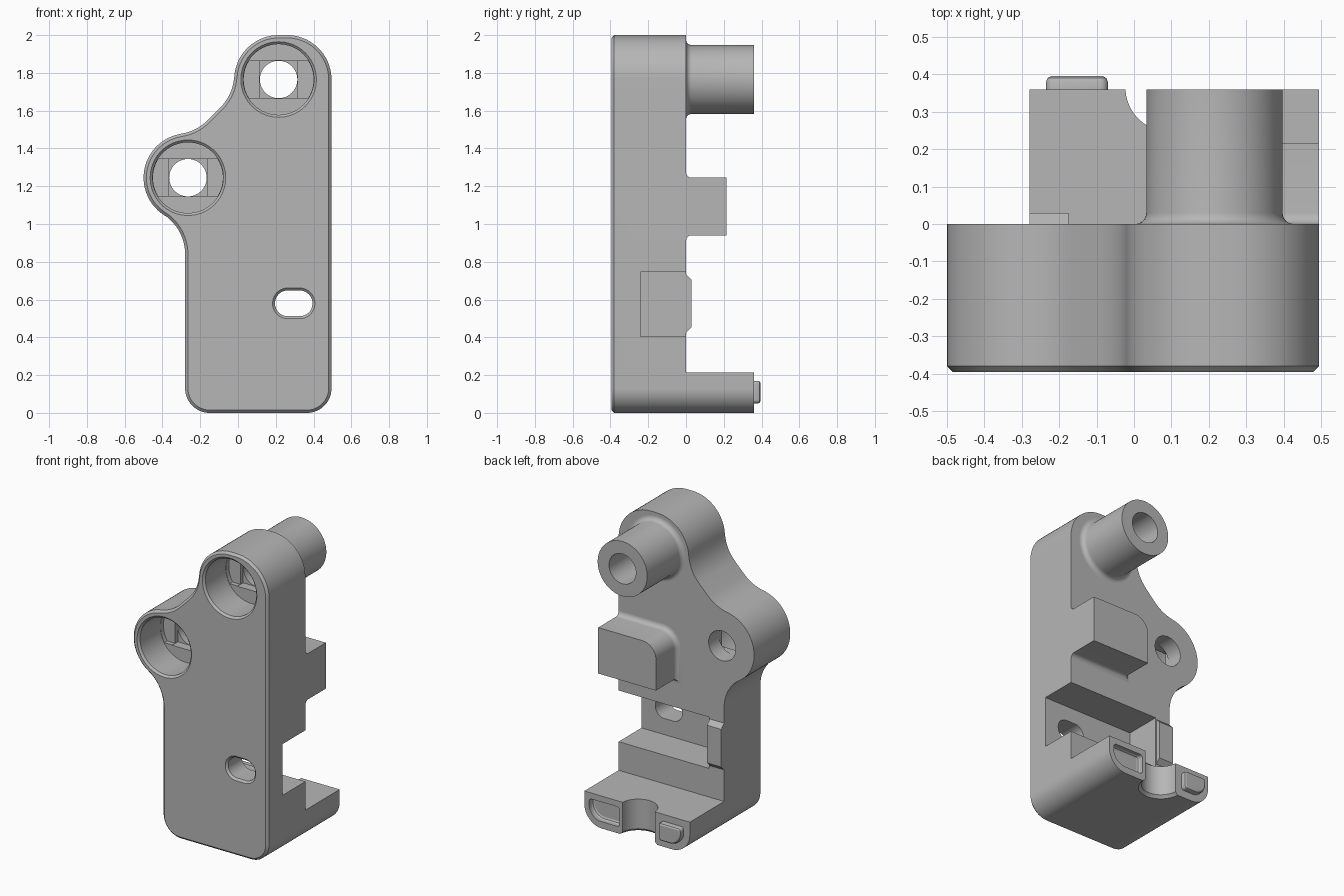
import bpy
import bmesh
from math import sin, cos, radians
from mathutils import Vector

cube = bpy.data.objects.get("Cube")
if cube:
    bpy.data.objects.remove(cube, do_unlink=True)

grey = bpy.data.materials.new("plain_grey")
grey.use_nodes = True
COLOUR = (0.47, 0.47, 0.47, 1)
grey.diffuse_color = COLOUR
grey.node_tree.nodes["Principled BSDF"].inputs["Base Color"].default_value = COLOUR


# Outline helpers: counter-clockwise lists of 2D points
def arc(cx, cy, r, a0, a1):
    n = max(2, round(abs(a1 - a0) / 5))
    angles = [radians(a0 + (a1 - a0) * i / n) for i in range(n + 1)]
    return [Vector((cx + r * cos(a), cy + r * sin(a))) for a in angles]


def circle(centre, r):
    return arc(*centre, r, 0, 360)


def rect(x0, y0, x1, y1, bl=0, br=0, tr=0, tl=0):
    return (arc(x0 + bl, y0 + bl, bl, 180, 270) + arc(x1 - br, y0 + br, br, 270, 360)
            + arc(x1 - tr, y1 - tr, tr, 0, 90) + arc(x0 + tl, y1 - tl, tl, 90, 180))


def tidy(points):
    kept = []
    for p in points:
        if not kept or (p - kept[-1]).length > 0.004:
            kept.append(p)
    if (kept[0] - kept[-1]).length < 0.004:
        kept.pop()
    return kept


def inset(points, d):
    result = []
    for i, p in enumerate(points):
        e1 = (p - points[i - 1]).normalized()
        e2 = (points[(i + 1) % len(points)] - p).normalized()
        n1, n2 = Vector((e1.y, -e1.x)), Vector((e2.y, -e2.x))
        result.append(p - (n1 + n2) * d / (1 + n1.dot(n2)))
    return result


# Stack inset copies of an outline along an axis; steps are (position, inset)
def loft(name, outline, steps, axis="y"):
    place = {"x": lambda p, h: (h, p.x, p.y),
             "y": lambda p, h: (p.x, h, p.y),
             "z": lambda p, h: (p.x, p.y, h)}[axis]
    outline = tidy(outline)
    bm = bmesh.new()
    rings = [[bm.verts.new(place(p, h)) for p in inset(outline, d)] for h, d in steps]
    for a, b in zip(rings, rings[1:]):
        for i in range(len(a)):
            bm.faces.new((a[i - 1], a[i], b[i], b[i - 1]))
    bm.faces.new(rings[0])
    bm.faces.new(rings[-1])
    bmesh.ops.recalc_face_normals(bm, faces=bm.faces)
    mesh = bpy.data.meshes.new(name)
    bm.to_mesh(mesh)
    bm.free()
    mesh.materials.append(grey)
    obj = bpy.data.objects.new(name, mesh)
    bpy.context.collection.objects.link(obj)
    return obj


def activate(obj):
    bpy.ops.object.select_all(action="DESELECT")
    obj.select_set(True)
    bpy.context.view_layer.objects.active = obj


def cut(obj, outline, steps, axis="y"):
    cutter = loft("cutter", outline, steps, axis)
    cutter.hide_render = True
    activate(obj)
    mod = obj.modifiers.new("cut", "BOOLEAN")
    mod.operation, mod.solver, mod.object = "DIFFERENCE", "EXACT", cutter
    bpy.ops.object.modifier_apply(modifier=mod.name)
    bpy.data.objects.remove(cutter, do_unlink=True)


def filleted(end, f=0.03):
    angles = [radians(15 * i) for i in range(7)]
    return [(f * (1 - cos(a)), -f * (1 - sin(a))) for a in angles] + [(end, 0)]


FRONT, FOOT_END, RIGHT, LEFT = -0.395, 0.36, -0.28, 0.495
TOP, LOBE = (0.215, 1.765), (-0.265, 1.245)

# Main plate with two rounded lobes and a chamfered front edge
outline = (arc(0.365, 0.13, 0.13, -90, 0) + arc(0.26, 1.765, 0.235, 0, 90)
           + arc(*TOP, 0.235, 90, 176.6) + arc(-0.27, 1.794, 0.25, -3.4, -45)
           + arc(-0.339, 1.725, 0.25, -45, -81.2) + arc(*LOBE, 0.235, 98.8, 237)
           + arc(-0.53, 0.84, 0.25, 57, 0) + arc(-0.15, 0.13, 0.13, 180, 270))
plate = loft("main_plate", outline, [(FRONT, 0.015), (FRONT + 0.015, 0), (0, 0)])

# Counterbores with a stepped floor, and the bolt holes behind them
chamfer = [(FRONT - 0.015, -0.028), (FRONT + 0.013, 0)]
for c in (TOP, LOBE):
    cut(plate, circle(c, 0.187), chamfer + [(-0.17, 0)])
    band = arc(*c, 0.185, -32, 32) + arc(*c, 0.185, 148, 212)
    cut(plate, band, [(-0.2, 0), (-0.14, 0)])
    cut(plate, rect(c[0] - 0.1, c[1] - 0.1, c[0] + 0.1, c[1] + 0.1), [(-0.2, 0), (-0.11, 0)])
    cut(plate, circle(c, 0.099), [(-0.2, 0), (0.1, 0)])

# Side notch and the slot through its front wall
cut(plate, rect(-0.17, 0.405, 0.6, 0.745), [(-0.24, 0), (0.1, 0)])
cut(plate, rect(0.196, 0.512, 0.394, 0.648, *[0.067] * 4), chamfer + [(-0.2, 0)])

# Hollow boss behind the top lobe
boss = loft("top_boss", circle(TOP, 0.182), filleted(FOOT_END))
cut(boss, circle(TOP, 0.099), [(-0.1, 0), (0.5, 0)])

# Stop block, flush with the plate side
block = loft("stop_block", rect(0.07, 0.94, 0.6, 1.245, tl=0.1), filleted(0.215))
cut(block, rect(LEFT, 0.5, 0.8, 1.5), [(-0.1, 0), (0.5, 0)])

# Foot with a screw notch and a socket in its rear face
foot = loft("foot", rect(RIGHT, 0, LEFT, 0.215, 0.13, 0.13), [(0, 0), (FOOT_END, 0)])
cut(foot, circle((0.095, 0.365), 0.118),
    [(-0.01, -0.028), (0.018, 0), (0.3, 0)], axis="z")
cut(foot, rect(0.235, 0.045, 0.46, 0.175, 0.02, 0.09, 0.02, 0.02),
    [(0.32, 0.015), (0.325, 0.005), (0.335, 0), (0.4, 0)])

# Raised key on the foot and small ridge beside the notch
key = loft("foot_key", rect(-0.235, 0.05, -0.07, 0.17, 0.08, 0.02, 0.02, 0.02),
           [(FOOT_END, 0), (0.38, 0), (0.39, 0.004), (0.395, 0.013)])
ridge_profile = [Vector(p) for p in ((0, 0.425), (0.03, 0.455), (0.03, 0.705), (0, 0.735))]
ridge = loft("notch_ridge", ridge_profile, [(RIGHT, 0), (-0.175, 0)], axis="x")

for part in (plate, boss, block, foot, key, ridge):
    activate(part)
    bpy.ops.object.shade_smooth_by_angle(angle=radians(25))
